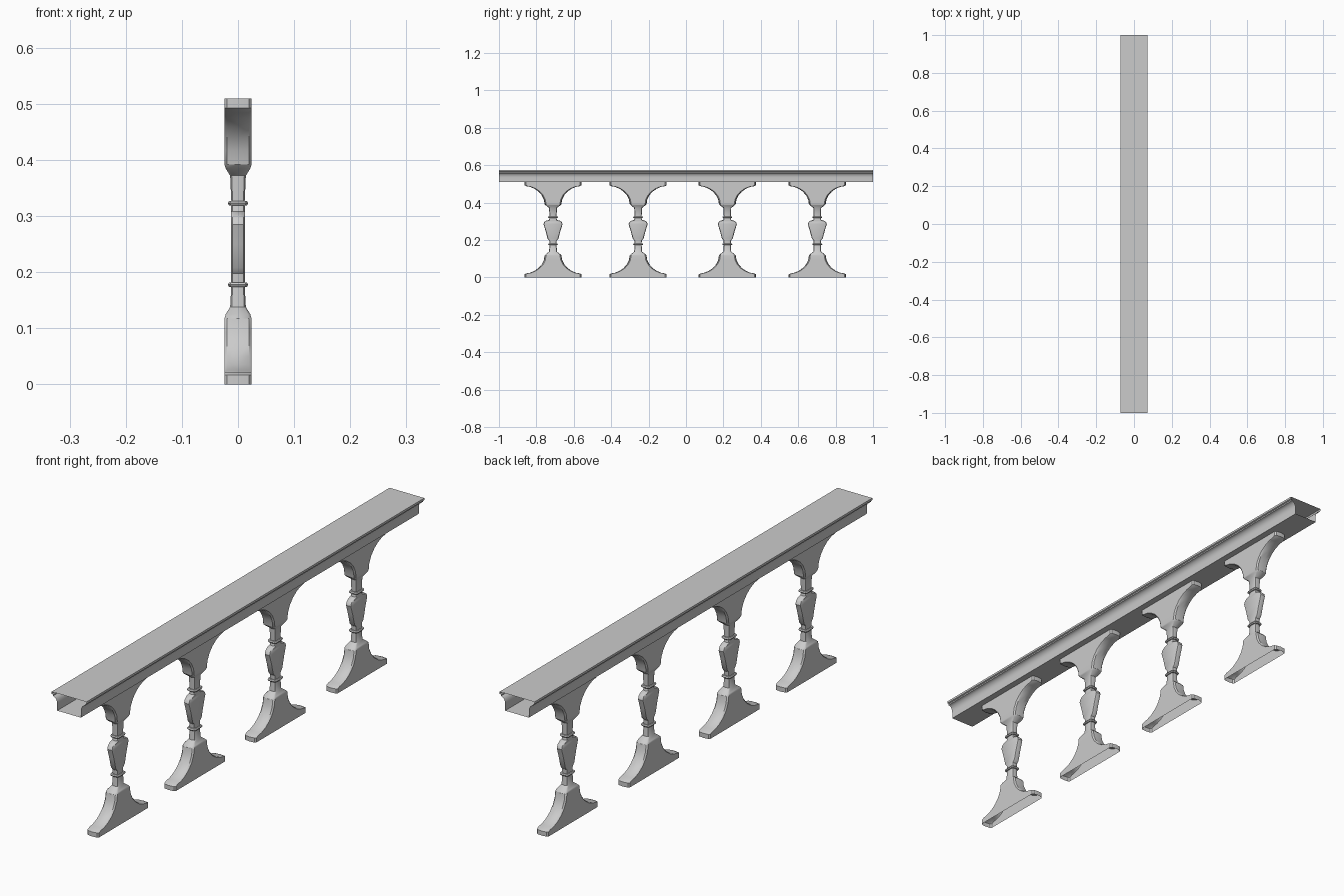
import bpy, bmesh
from math import sin, cos, pi

if "Cube" in bpy.data.objects:
    bpy.data.objects.remove(bpy.data.objects["Cube"])

HEIGHT = 0.51  # floor to underside of rail


def make_object(name, bm):
    bmesh.ops.recalc_face_normals(bm, faces=bm.faces)
    me = bpy.data.meshes.new(name)
    bm.to_mesh(me)
    bm.free()
    ob = bpy.data.objects.new(name, me)
    bpy.context.collection.objects.link(ob)
    bpy.ops.object.select_all(action='DESELECT')
    ob.select_set(True)
    bpy.context.view_layer.objects.active = ob
    bpy.ops.object.shade_smooth_by_angle(angle=0.6)


def section(hx, hy, c=0.004):
    # flat-sided outline with chamfered, slightly pointed ends
    end = [(hx, hy - 2 * c), (hx * 0.8, hy - c * 0.6), (0, hy)]
    right = [(x, -y) for x, y in reversed(end)] + end
    return right + [(-x, y) for x, y in reversed(right[1:-1])]


def bridge(bm, rings):
    n = len(rings[0])
    for a, b in zip(rings, rings[1:]):
        for i in range(n):
            j = (i + 1) % n
            bm.faces.new((a[i], a[j], b[j], b[i]))


def foot():
    # toe, concave flank, shoulder: (z, half thickness, half width)
    levels = [(0, .024, .153), (.017, .024, .153)]
    for i in range(7):
        t = i / 6 * pi / 2
        levels.append((.118 - .096 * cos(t), .024, .143 - .098 * sin(t) ** 1.2))
    return levels + [(.125, .022, .038), (.138, .014, .021)]


def collar(z):
    # small bead round the neck
    steps = ((-.004, 0), (-.004, .004), (0, .006), (.004, .004), (.004, 0))
    return [(z + dz, .012 + grow, .019 + 1.3 * grow) for dz, grow in steps]


# Shield-shaped swelling in the middle of the shaft: z, half width
swelling = [(z, .0125, w) for z, w in (
    (.198, .02), (.208, .029), (.25, .04), (.285, .051),
    (.296, .047), (.303, .038), (.308, .021))]

# The bracket under the rail is the foot upside down
bracket = [(HEIGHT - z, hx, hy) for z, hx, hy in reversed(foot())]
levels = foot() + collar(.178) + swelling + collar(.323) + bracket

# Four balusters
for k, yc in enumerate((-.711, -.256, .221, .702)):
    bm = bmesh.new()
    bridge(bm, [[bm.verts.new((x, y + yc, z)) for x, y in section(hx, hy)]
                for z, hx, hy in levels])
    make_object(f"baluster_{k + 1}", bm)

# Handrail: flat sides, cove and lip swept along y, ends left open
cove = [(.067 - .018 * cos(i / 5 * pi / 2), .534 + .026 * sin(i / 5 * pi / 2))
        for i in range(6)]
half = [(.049, HEIGHT)] + cove + [(.067, .565), (.072, .567), (.072, .575)]
outline = half + [(-x, z) for x, z in reversed(half)]
bm = bmesh.new()
bridge(bm, [[bm.verts.new((x, y, z)) for x, z in outline] for y in (-1, 1)])
make_object("handrail", bm)
